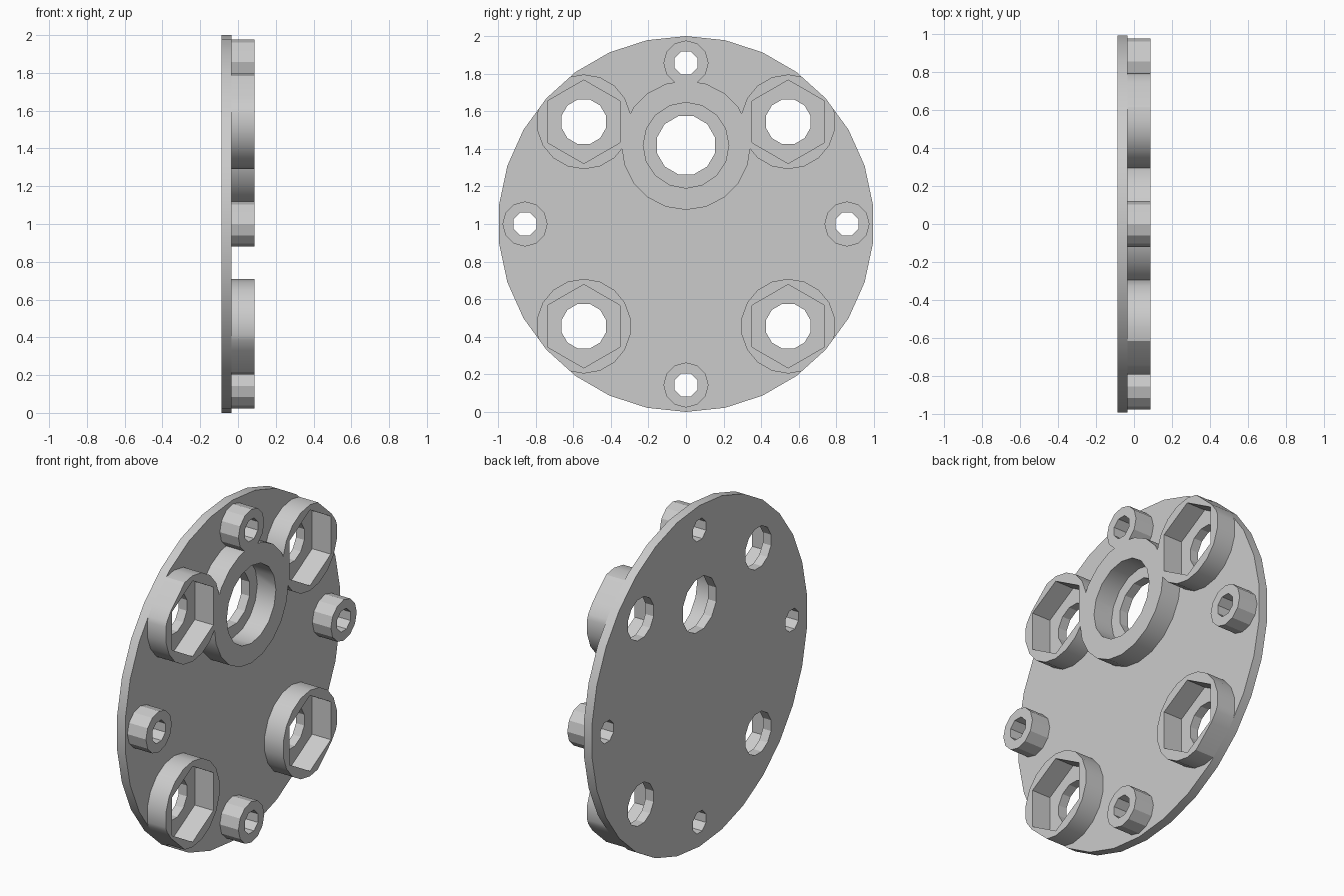
import bpy, bmesh, math

if "Cube" in bpy.data.objects:
    bpy.data.objects.remove(bpy.data.objects["Cube"])

BACK, FACE, TOP = -0.0875, -0.034, 0.0865   # plate back, plate face, boss tops (x)
OVER = 0.05                                 # how far cutters overshoot

grey = bpy.data.materials.new("light grey")
grey.use_nodes = True
grey.diffuse_color = (0.6, 0.6, 0.6, 1)
grey.node_tree.nodes["Principled BSDF"].inputs["Base Color"].default_value = (0.6, 0.6, 0.6, 1)


def prisms(name, centres, radius, sides, x0, x1, phase=math.pi / 2):
    """One object holding a prism along x at each (y, z) centre."""
    bm = bmesh.new()
    for cy, cz in centres:
        ring = []
        for i in range(sides):
            a = phase + 2 * math.pi * i / sides
            ring.append(bm.verts.new((x0, cy + radius * math.cos(a), cz + radius * math.sin(a))))
        base = bm.faces.new(ring)
        top = bmesh.ops.extrude_face_region(bm, geom=[base])["geom"]
        bmesh.ops.translate(bm, vec=(x1 - x0, 0, 0),
                            verts=[v for v in top if isinstance(v, bmesh.types.BMVert)])
    bmesh.ops.recalc_face_normals(bm, faces=bm.faces)
    mesh = bpy.data.meshes.new(name)
    bm.to_mesh(mesh)
    bm.free()
    mesh.materials.append(grey)
    obj = bpy.data.objects.new(name, mesh)
    bpy.context.collection.objects.link(obj)
    return obj


def combine(target, tool, operation):
    """Apply a boolean and discard the tool."""
    mod = target.modifiers.new("cut", "BOOLEAN")
    mod.operation, mod.solver, mod.object = operation, "EXACT", tool
    bpy.ops.object.select_all(action="DESELECT")
    bpy.context.view_layer.objects.active = target
    target.select_set(True)
    bpy.ops.object.modifier_apply(modifier=mod.name)
    bpy.data.objects.remove(tool)


# Layout of the features on the plate
nuts = [(sy * 0.544, 1 + sz * 0.544) for sy in (-1, 1) for sz in (-1, 1)]
screws = [(0, 1.857), (0, 0.143), (-0.857, 1), (0.857, 1)]
hub = [(0, 1.419)]

# Round base plate with through holes
plate = prisms("base_plate", [(0, 1)], 1, 30, BACK, FACE)
for centres, radius, sides in ((hub, 0.16, 12), (nuts, 0.123, 12), (screws, 0.066, 8)):
    combine(plate, prisms("hole", centres, radius, sides, BACK - OVER, FACE + OVER,
                          math.pi / sides), "DIFFERENCE")

# Raised bosses merged together and trimmed to the plate rim
bosses = prisms("raised_bosses", nuts, 0.252, 18, FACE, TOP)
combine(bosses, prisms("hub", hub, 0.344, 20, FACE, TOP), "UNION")
combine(bosses, prisms("posts", screws, 0.12, 12, FACE, TOP), "UNION")
combine(bosses, prisms("rim", [(0, 1)], 1, 30, FACE - OVER, TOP + OVER), "INTERSECT")

# Bearing seat, nut pockets and screw holes
for centres, radius, sides, phase in ((hub, 0.228, 16, math.pi / 2),
                                      (nuts, 0.222, 6, math.pi / 2),
                                      (screws, 0.066, 8, math.pi / 8)):
    combine(bosses, prisms("bore", centres, radius, sides, FACE - OVER, TOP + OVER, phase),
            "DIFFERENCE")

# Smooth round walls, keep edges crisp
for obj in (plate, bosses):
    bpy.ops.object.select_all(action="DESELECT")
    bpy.context.view_layer.objects.active = obj
    obj.select_set(True)
    bpy.ops.object.shade_smooth_by_angle(angle=math.radians(28))
